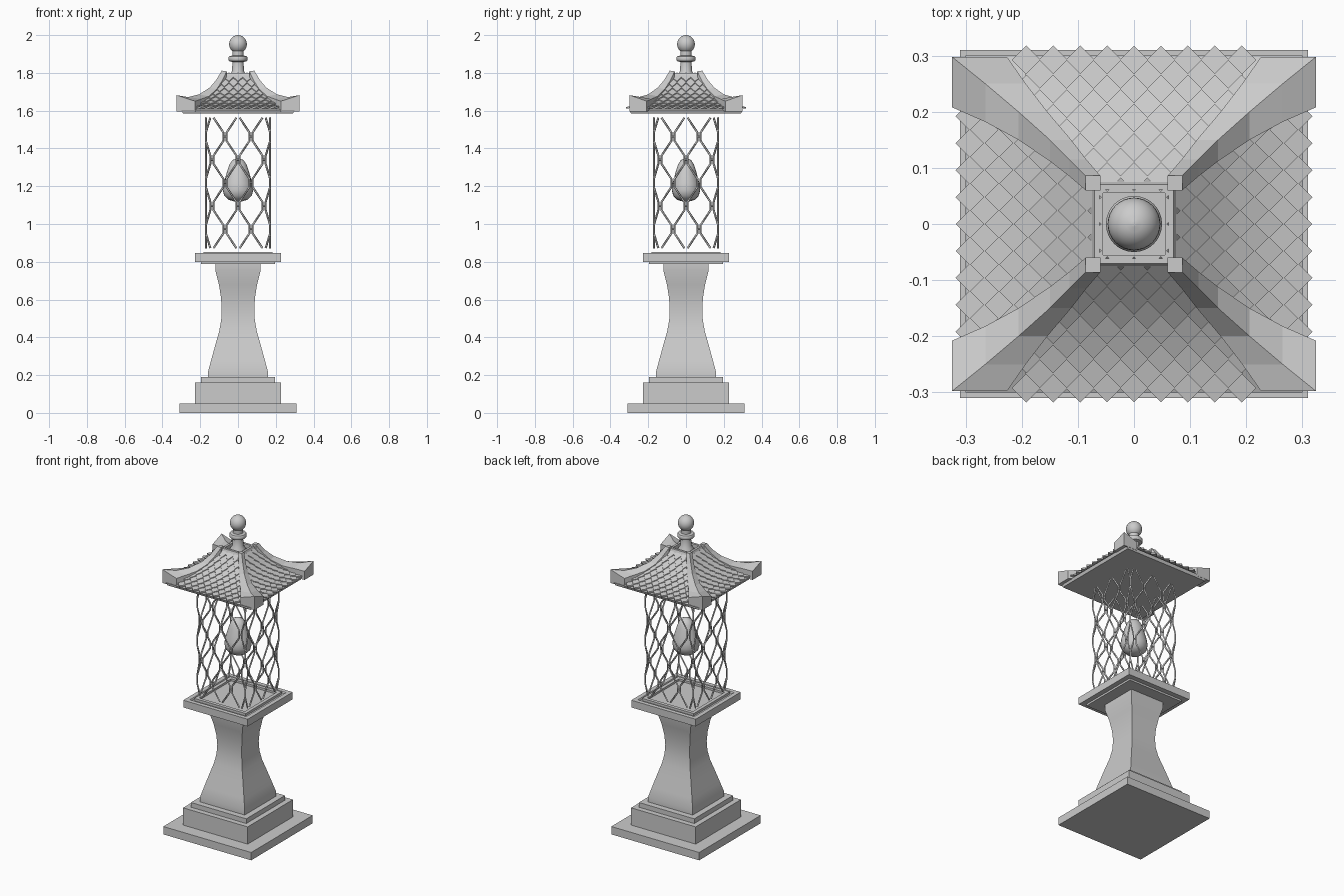
import bpy, bmesh, math
from mathutils import Matrix, Vector

if "Cube" in bpy.data.objects:
    bpy.data.objects.remove(bpy.data.objects["Cube"])


def make(name, bm, smooth=None):
    bmesh.ops.recalc_face_normals(bm, faces=bm.faces)
    me = bpy.data.meshes.new(name)
    bm.to_mesh(me)
    bm.free()
    ob = bpy.data.objects.new(name, me)
    bpy.context.collection.objects.link(ob)
    if smooth:
        bpy.ops.object.select_all(action='DESELECT')
        ob.select_set(True)
        bpy.context.view_layer.objects.active = ob
        bpy.ops.object.shade_smooth_by_angle(angle=math.radians(smooth))
    return ob


def bridge(bm, a, b):
    n = len(a)
    for i in range(n):
        bm.faces.new((a[i], a[(i + 1) % n], b[(i + 1) % n], b[i]))


def square_loft(name, profile, closed=False, smooth=None):
    """Stack of square rings given as (half width, z)."""
    bm = bmesh.new()
    rings = [[bm.verts.new((sx * h, sy * h, z)) for sx, sy in
              ((-1, -1), (1, -1), (1, 1), (-1, 1))] for h, z in profile]
    for a, b in zip(rings, rings[1:]):
        bridge(bm, a, b)
    if closed:
        bridge(bm, rings[-1], rings[0])
    else:
        bm.faces.new(rings[0])
        bm.faces.new(rings[-1])
    return make(name, bm, smooth)


def lathe(name, profile, n=32, sy=1.0, smooth=35):
    bm = bmesh.new()
    rings = [[bm.verts.new((r * math.cos(i * math.tau / n),
                            sy * r * math.sin(i * math.tau / n), z))
              for i in range(n)] for r, z in profile]
    for a, b in zip(rings, rings[1:]):
        bridge(bm, a, b)
    bm.faces.new(rings[0])
    bm.faces.new(rings[-1])
    return make(name, bm, smooth)


def interp(table, x):
    for (x0, y0), (x1, y1) in zip(table, table[1:]):
        if x >= x1:
            break
    return y0 + (y1 - y0) * (x - x0) / (x1 - x0)


# Stepped base
square_loft("base_plinth", [(0.31, 0), (0.31, 0.05)])
square_loft("base_block", [(0.228, 0.05), (0.228, 0.16)])
square_loft("base_step", [(0.195, 0.16), (0.195, 0.19)])

# Waisted pillar
square_loft("pillar", [(0.158, 0.19), (0.158, 0.22), (0.142, 0.28), (0.12, 0.36),
                       (0.10, 0.43), (0.089, 0.49), (0.086, 0.55), (0.09, 0.61),
                       (0.101, 0.68), (0.12, 0.755), (0.12, 0.79)], smooth=30)

# Platform with a raised sill
square_loft("platform_underside", [(0.195, 0.788), (0.195, 0.80)])
square_loft("platform", [(0.227, 0.80), (0.227, 0.846), (0.20, 0.846), (0.195, 0.838),
                         (0.182, 0.838), (0.182, 0.853), (0.16, 0.853), (0.16, 0.84)])

# Lattice: mirrored zigzag wires with short ties, on four sides
cu = bpy.data.curves.new("lattice", 'CURVE')
cu.dimensions = '3D'
cu.bevel_depth = 0.0055
cu.bevel_resolution = 0
cu.use_fill_caps = True
Z0, STEP, AMP, PITCH = 0.85, 0.1225, 0.026, 0.069


def wire(points, turn):
    sp = cu.splines.new('POLY')
    sp.points.add(len(points) - 1)
    for p, co in zip(sp.points, points):
        p.co = (*(turn @ Vector(co)), 1)


for q in range(4):
    turn = Matrix.Rotation(q * math.pi / 2, 3, 'Z')
    for k in range(6):
        x0 = (k - 2.5) * PITCH
        pts = []
        for j in range(7):
            side = 1 if (k + j) % 2 == 0 else -1
            x = x0 + side * AMP
            x = max(-0.17, min(0.17, x))
            for dz in (-0.022, 0.022):
                z = Z0 + j * STEP + dz
                if Z0 - 0.01 <= z <= 1.60:
                    pts.append((x, -0.17, z))
            if side == 1 and 0 < j < 6 and k < 5:
                z = Z0 + j * STEP
                wire([(x, -0.17, z), (x0 + PITCH - AMP, -0.17, z)], turn)
        wire(pts, turn)
lattice = bpy.data.objects.new("lattice", cu)
bpy.context.collection.objects.link(lattice)
bpy.context.view_layer.objects.active = lattice
lattice.select_set(True)
bpy.ops.object.convert(target='MESH')

# Flame inside
lathe("flame", [(0.015, 1.118), (0.05, 1.128), (0.073, 1.15), (0.081, 1.18),
                (0.076, 1.215), (0.066, 1.25), (0.056, 1.285), (0.045, 1.315),
                (0.03, 1.338), (0.008, 1.348)], n=24, sy=0.93, smooth=60)

# Roof body under the tiles
SLOPE = [(0.33, 1.602), (0.30, 1.610), (0.24, 1.635), (0.17, 1.68), (0.12, 1.73), (0.075, 1.78)]
square_loft("roof_body", [(0.292, 1.586)] + [(a, z - 0.006) for a, z in SLOPE[1:]], smooth=30)

# Overlapping diamond tiles
bm = bmesh.new()
ROW, HALF = 0.026, 0.026
for q in range(4):
    turn = Matrix.Rotation(q * math.pi / 2, 3, 'Z')
    for r in range(9):
        a = 0.318 - r * ROW
        limit = interp([(0.32, 0.215), (0.2, 0.165), (0.08, 0.065)], a)
        for i in range(-12, 13):
            x = (i + 0.5 * (r % 2)) * 0.048
            if abs(x) > limit:
                continue
            plan = [(x, a, 0.014), (x + HALF, a - ROW, 0.010),
                    (x, a - 2 * ROW, 0.004), (x - HALF, a - ROW, 0.010)]
            rings = [[bm.verts.new(turn @ Vector((u, -v, interp(SLOPE, v) + w - d)))
                      for u, v, w in plan] for d in (0, 0.009)]
            bridge(bm, *rings)
            bm.faces.new(rings[0])
            bm.faces.new(rings[1])
make("roof_tiles", bm)

# Broad hip ridges: (corner, wing width, ridge z, wing z)
HIPS = [(0.298, 0.09, 1.682, 1.650), (0.25, 0.068, 1.672, 1.662), (0.20, 0.05, 1.686, 1.676),
        (0.15, 0.038, 1.722, 1.714), (0.115, 0.03, 1.763, 1.757), (0.086, 0.026, 1.812, 1.808)]
bm = bmesh.new()
for sx in (-1, 1):
    for sy in (-1, 1):
        rings = []
        for a, w, zr, zs in HIPS:
            ex = 1 + 0.09 * max(0, (a - 0.15) / 0.15)
            low = max(1.586, zs - 0.055)
            plan = [(a - w, a, zs), (a, a, zr), (a, a - w, zs),
                    (a - w, a, low), (a, a, low), (a, a - w, low)]
            v = [bm.verts.new((sx * ex * x, sy * y, z)) for x, y, z in plan]
            rings.append([v[0], v[1], v[2], v[5], v[4], v[3]])
        for p, q in zip(rings, rings[1:]):
            bridge(bm, p, q)
        for e in (rings[0], rings[-1]):
            bm.faces.new((e[0], e[1], e[4], e[5]))
            bm.faces.new((e[1], e[2], e[3], e[4]))
        # inner corner fills the top end block
        t = [bm.verts.new((sx * x, sy * y, z)) for z in (1.76, 1.811)
             for x, y in ((0.06, 0.06), (0.086, 0.06), (0.086, 0.086), (0.06, 0.086))]
        bridge(bm, t[:4], t[4:])
        bm.faces.new(t[:4])
        bm.faces.new(t[4:])
make("roof_hips", bm)

# Collar at the top of the roof
square_loft("roof_collar", [(0.087, 1.758), (0.07, 1.80), (0.055, 1.80), (0.055, 1.765)],
            closed=True)

# Turned finial with ball
ball = [(0.047 * math.sin(t), 1.952 - 0.048 * math.cos(t))
        for t in [math.radians(d) for d in range(42, 180, 12)]]
lathe("finial", [(0.05, 1.77), (0.045, 1.79), (0.031, 1.81), (0.03, 1.858), (0.046, 1.862),
                 (0.05, 1.868), (0.05, 1.882), (0.046, 1.888), (0.03, 1.892), (0.03, 1.915)]
      + ball + [(0.004, 2.0)])
